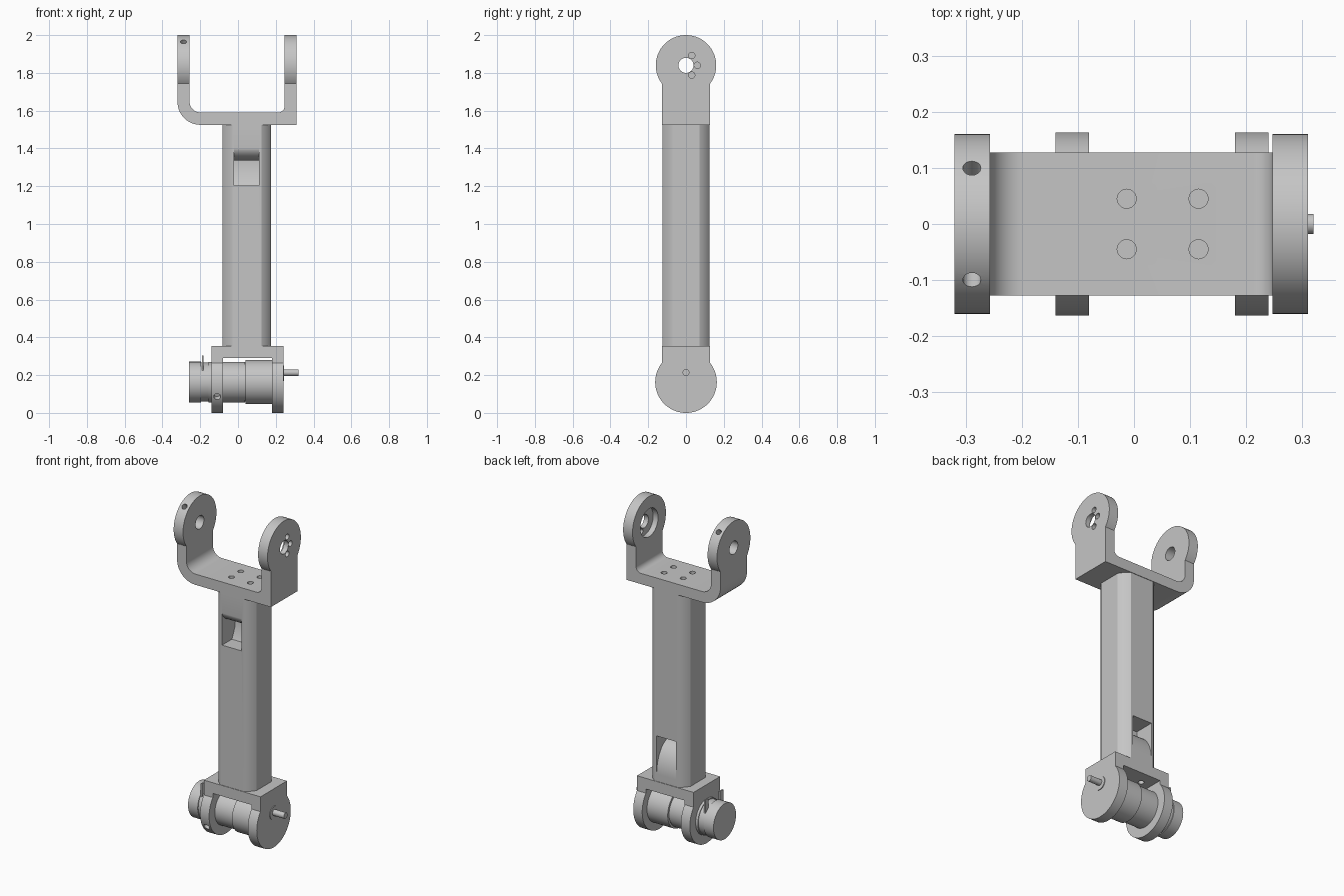
import bpy, bmesh, math
from mathutils import Vector

if "Cube" in bpy.data.objects:
    bpy.data.objects.remove(bpy.data.objects["Cube"])

grey = bpy.data.materials.new("plain grey")
grey.diffuse_color = (0.56, 0.56, 0.56, 1)
grey.use_nodes = True
grey.node_tree.nodes["Principled BSDF"].inputs["Base Color"].default_value = grey.diffuse_color


def add_object(name, bm):
    bmesh.ops.recalc_face_normals(bm, faces=bm.faces)
    me = bpy.data.meshes.new(name)
    bm.to_mesh(me)
    bm.free()
    me.materials.append(grey)
    ob = bpy.data.objects.new(name, me)
    bpy.context.collection.objects.link(ob)
    return ob


def cylinder(name, a, b, r, seg=64):
    """Cylinder between two end points."""
    a, b = Vector(a), Vector(b)
    bm = bmesh.new()
    bmesh.ops.create_cone(bm, cap_ends=True, segments=seg, radius1=r, radius2=r, depth=(b - a).length)
    rot = (b - a).to_track_quat('Z', 'Y').to_matrix().to_4x4()
    rot.translation = (a + b) / 2
    bm.transform(rot)
    return add_object(name, bm)


def prism(name, pts, axis, lo, hi):
    """Extrude a 2D outline along x (yz outline), y (xz) or z (xy)."""
    place = {'x': lambda p, d: (d, p[0], p[1]),
             'y': lambda p, d: (p[0], d, p[1]),
             'z': lambda p, d: (p[0], p[1], d)}[axis]
    bm = bmesh.new()
    rings = [[bm.verts.new(place(p, d)) for p in pts] for d in (lo, hi)]
    bm.faces.new(rings[0])
    bm.faces.new(rings[1])
    n = len(pts)
    for i in range(n):
        j = (i + 1) % n
        bm.faces.new((rings[0][i], rings[0][j], rings[1][j], rings[1][i]))
    return add_object(name, bm)


def arc(cx, cy, rx, ry, a0, a1, n=12):
    out = []
    for i in range(n + 1):
        t = math.radians(a0 + (a1 - a0) * i / n)
        out.append((cx + rx * math.cos(t), cy + ry * math.sin(t)))
    return out


def combine(ob, others, op):
    bpy.context.view_layer.objects.active = ob
    for other in others:
        m = ob.modifiers.new("bool", 'BOOLEAN')
        m.operation, m.solver, m.object = op, 'EXACT', other
        bpy.ops.object.modifier_apply(modifier=m.name)
        bpy.data.objects.remove(other)


def drill(ob, a, b, r, seg=24):
    combine(ob, [cylinder("cutter", a, b, r, seg)], 'DIFFERENCE')


W, R = 0.127, 0.16          # bracket half width, ear radius
CX = 0.047                  # column centre
ZT, ZB = 1.84, 0.163        # joint axis heights

# Upper fork: bent strip with round ears
outline = ([(-0.32, ZT)] + arc(-0.2, 1.645, 0.12, 0.12, 180, 270) + [(0.31, 1.525), (0.31, ZT), (0.247, ZT)]
           + arc(0.212, 1.625, 0.035, 0.035, 0, -90) + arc(-0.197, 1.65, 0.06, 0.06, 270, 180) + [(-0.257, ZT)])
upper = prism("upper_fork", outline, 'y', -W, W)
combine(upper, [cylinder("ear", (x, 0, ZT), (x + 0.063, 0, ZT), R, 96) for x in (-0.32, 0.247)], 'UNION')
drill(upper, (-0.5, 0, ZT), (0.5, 0, ZT), 0.04, 32)
drill(upper, (0.2, 0, ZT), (0.28, 0, ZT), 0.085, 48)
for k in range(6):
    t = k * math.pi / 3
    y, z = 0.06 * math.cos(t), ZT + 0.06 * math.sin(t)
    drill(upper, (0.26, y, z), (0.4, y, z), 0.017)
for s in (-1, 1):
    d = Vector((0, s * 0.1, 0.125))
    c = Vector((-0.289, 0, ZT))
    drill(upper, c + d * 0.75, c + d * 1.3, 0.016)

# Lower fork: square-shouldered strip with round ears
outline = [(-0.14, ZB), (-0.14, 0.355), (0.24, 0.355), (0.24, ZB), (0.18, ZB), (0.18, 0.29), (-0.08, 0.29), (-0.08, ZB)]
lower = prism("lower_fork", outline, 'y', -W, W)
combine(lower, [cylinder("ear", (x, 0, ZB), (x + 0.06, 0, ZB), ZB, 96) for x in (-0.14, 0.18)], 'UNION')
drill(lower, (-0.2, 0, ZB), (0, 0, ZB), 0.108, 64)
for k in range(6):
    t = k * math.pi / 3
    y, z = 0.1 * math.cos(t), ZB + 0.1 * math.sin(t)
    drill(lower, (0.2, y, z), (0.3, y, z), 0.017)
for s in (-1, 1):
    d = Vector((0, s * 0.141, -0.076))
    c = Vector((-0.11, 0, ZB))
    drill(lower, c + d * 0.8, c + d * 1.3, 0.018)

# Fixing holes in both cross plates
for x in (-0.013, 0.115):
    for y in (-0.045, 0.045):
        drill(upper, (x, y, 1.56), (x, y, 1.7), 0.017)
        drill(lower, (x, y, 0.25), (x, y, 0.32), 0.017)

# Column: round bar with four flats
HX, HY, RC = 0.128, 0.124, 0.146
a0, a1 = math.degrees(math.acos(HX / RC)), math.degrees(math.asin(HY / RC))
section = []
for start, end in ((a0, a1), (180 - a1, 180 - a0), (180 + a0, 180 + a1), (360 - a1, 360 - a0)):
    section += arc(CX, 0, RC, RC, start, end, 8)
column = prism("column", section, 'z', 0.355, 1.525)

# Cable pockets: front near the top, back near the bottom
front = ([(-0.2, 1.205), (-0.2, 1.41)] + arc(-0.02, 1.41, 0.105, 0.075, 180, 270)
         + [(0.0, 1.335), (0.0, 1.27), (-0.03, 1.205)])
back = ([(0.2, 0.63), (0.2, 0.4)] + arc(0.0, 0.4, 0.124, 0.18, 0, 90) + [(0.0, 0.63)])
for pts in (front, back):
    combine(column, [prism("cutter", pts, 'x', -0.02, 0.11)], 'DIFFERENCE')

# Motor: stepped barrel, end cap, front boss and offset shaft
for name, x0, x1, z, r in (("motor_cap", -0.26, -0.195, ZB, 0.108),
                           ("motor_collar", -0.195, -0.155, ZB, 0.103),
                           ("motor_body", -0.155, 0.036, ZB, 0.1075),
                           ("motor_seam", 0.036, 0.041, ZB, 0.104),
                           ("gearbox", 0.041, 0.181, ZB, 0.117),
                           ("shaft_boss", 0.2, 0.244, 0.21, 0.04),
                           ("shaft", 0.2, 0.32, 0.213, 0.018)):
    cylinder(name, (x0, 0, z), (x1, 0, z), r)

# Motor terminals
for s in (-1, 1):
    y = s * 0.07
    prism("terminal", [(y - 0.016, 0.225), (y + 0.016, 0.225), (y + 0.016, 0.305), (y - 0.016, 0.305)],
          'x', -0.19, -0.182)

# Smooth rounded surfaces, keep edges crisp
bpy.ops.object.select_all(action='DESELECT')
for ob in bpy.context.scene.objects:
    ob.select_set(True)
    bpy.context.view_layer.objects.active = ob
bpy.ops.object.shade_smooth_by_angle(angle=math.radians(28))
